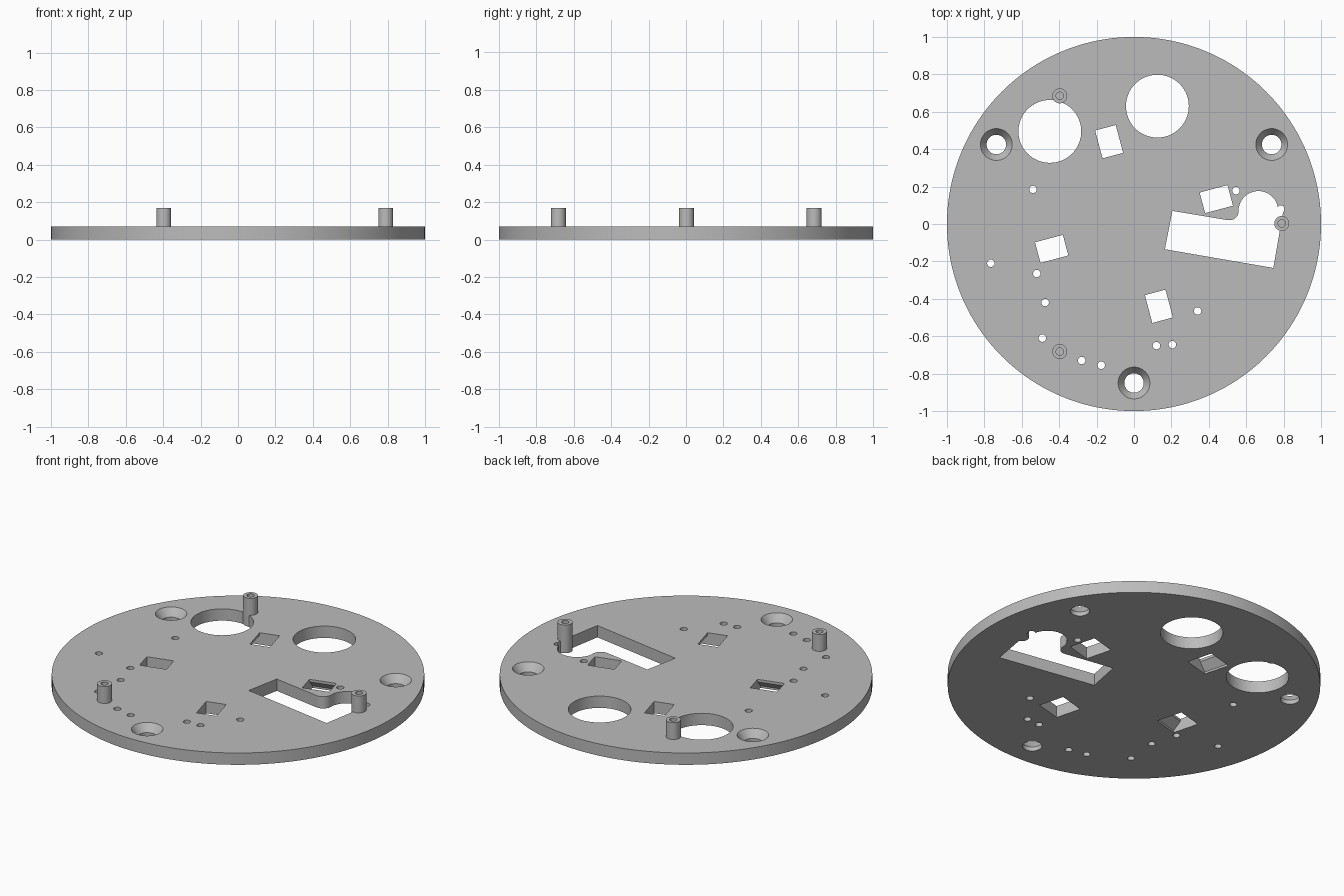
import bpy, bmesh
from math import sin, cos, pi, radians

cube = bpy.data.objects.get("Cube")
if cube:
    bpy.data.objects.remove(cube, do_unlink=True)

grey = bpy.data.materials.new("plain grey")
grey.use_nodes = True
grey.diffuse_color = (0.5, 0.5, 0.5, 1)
grey.node_tree.nodes["Principled BSDF"].inputs["Base Color"].default_value = (0.5, 0.5, 0.5, 1)

THICK = 0.07
LOW, HIGH = -0.02, THICK + 0.02


def arc(x, y, r, start, end, n):
    """Points on an arc, in degrees, both ends included."""
    angles = [radians(start + (end - start) * i / n) for i in range(n + 1)]
    return [(x + r * cos(a), y + r * sin(a)) for a in angles]


def circle(x, y, r, n=48):
    return arc(x, y, r, 0, 360, n)[:-1]


def loft(name, rings):
    """Closed solid through (outline, height) rings, capped at both ends."""
    bm = bmesh.new()
    loops = [[bm.verts.new((x, y, z)) for x, y in pts] for pts, z in rings]
    n = len(loops[0])
    for a, b in zip(loops, loops[1:]):
        for i in range(n):
            j = (i + 1) % n
            bm.faces.new((a[i], a[j], b[j], b[i]))
    bm.faces.new(loops[0][::-1])
    bm.faces.new(loops[-1])
    bmesh.ops.recalc_face_normals(bm, faces=bm.faces)
    mesh = bpy.data.meshes.new(name)
    bm.to_mesh(mesh)
    bm.free()
    mesh.materials.append(grey)
    obj = bpy.data.objects.new(name, mesh)
    bpy.context.collection.objects.link(obj)
    return obj


def select_only(obj):
    bpy.ops.object.select_all(action="DESELECT")
    obj.select_set(True)
    bpy.context.view_layer.objects.active = obj


def cut(target, rings):
    """Subtract a lofted solid, then discard it."""
    cutter = loft("cutter", rings)
    cutter.hide_render = True
    select_only(target)
    mod = target.modifiers.new("cut", "BOOLEAN")
    mod.operation = "DIFFERENCE"
    mod.solver = "EXACT"
    mod.object = cutter
    bpy.ops.object.modifier_apply(modifier=mod.name)
    bpy.data.objects.remove(cutter, do_unlink=True)


def through(target, pts):
    cut(target, [(pts, LOW), (pts, HIGH)])


# Round base plate
disc = circle(0, 0, 1, 160)
plate = loft("base_plate", [(disc, 0), (disc, THICK)])

# Two large round openings
for x, y in [(-0.45, 0.495), (0.125, 0.63)]:
    through(plate, circle(x, y, 0.168, 64))

# Countersunk screw holes, evenly spaced
for deg in (30, 150, 270):
    x, y = 0.85 * cos(radians(deg)), 0.85 * sin(radians(deg))
    narrow, wide = circle(x, y, 0.052), circle(x, y, 0.085)
    cut(plate, [(narrow, LOW), (narrow, 0.025), (wide, THICK), (wide, HIGH)])

# Motor opening: slanted box with a rounded bulge
motor = [(0.205, 0.07), (0.165, -0.135), (0.745, -0.235), (0.798, 0.07)]
motor += arc(0.665, 0.07, 0.106, 10, 172, 20)
motor += arc(0.51, 0.07, 0.05, 0, -100, 8)
through(plate, motor)

# Four sensor windows, flared sideways underneath
for k in range(4):
    a = radians(15) + k * pi / 2
    c = k * pi / 2
    cx = 0.44 * cos(c) - 0.133 * sin(c)
    cy = 0.44 * sin(c) + 0.133 * cos(c)

    def window(flare):
        local = [(-0.077, -0.057), (0.077, -0.057), (0.077, 0.057 + flare), (-0.077, 0.057 + flare)]
        return [(cx + u * cos(a) - v * sin(a), cy + u * sin(a) + v * cos(a)) for u, v in local]

    cut(plate, [(window(0.045), LOW), (window(0.045), 0.012), (window(0), 0.055), (window(0), HIGH)])

# Small drilled holes
for x, y in [(-0.54, 0.185), (-0.765, -0.21), (-0.52, -0.265), (-0.475, -0.42),
             (-0.49, -0.61), (-0.28, -0.73), (-0.175, -0.755), (0.12, -0.65),
             (0.205, -0.645), (0.34, -0.465), (0.545, 0.178), (0.785, 0.08)]:
    through(plate, circle(x, y, 0.02, 24))

# Standoff posts with blind screw holes
posts = []
for name, x, y in [("left_post", 0.79, 0.003), ("back_post", -0.397, 0.685), ("front_post", -0.397, -0.682)]:
    outer, bore = circle(x, y, 0.04, 32), circle(x, y, 0.02, 32)
    posts.append(loft(name, [(outer, 0.003), (outer, 0.17), (bore, 0.17), (bore, 0.08)]))

for obj in [plate] + posts:
    select_only(obj)
    bpy.ops.object.shade_smooth_by_angle(angle=radians(25))
